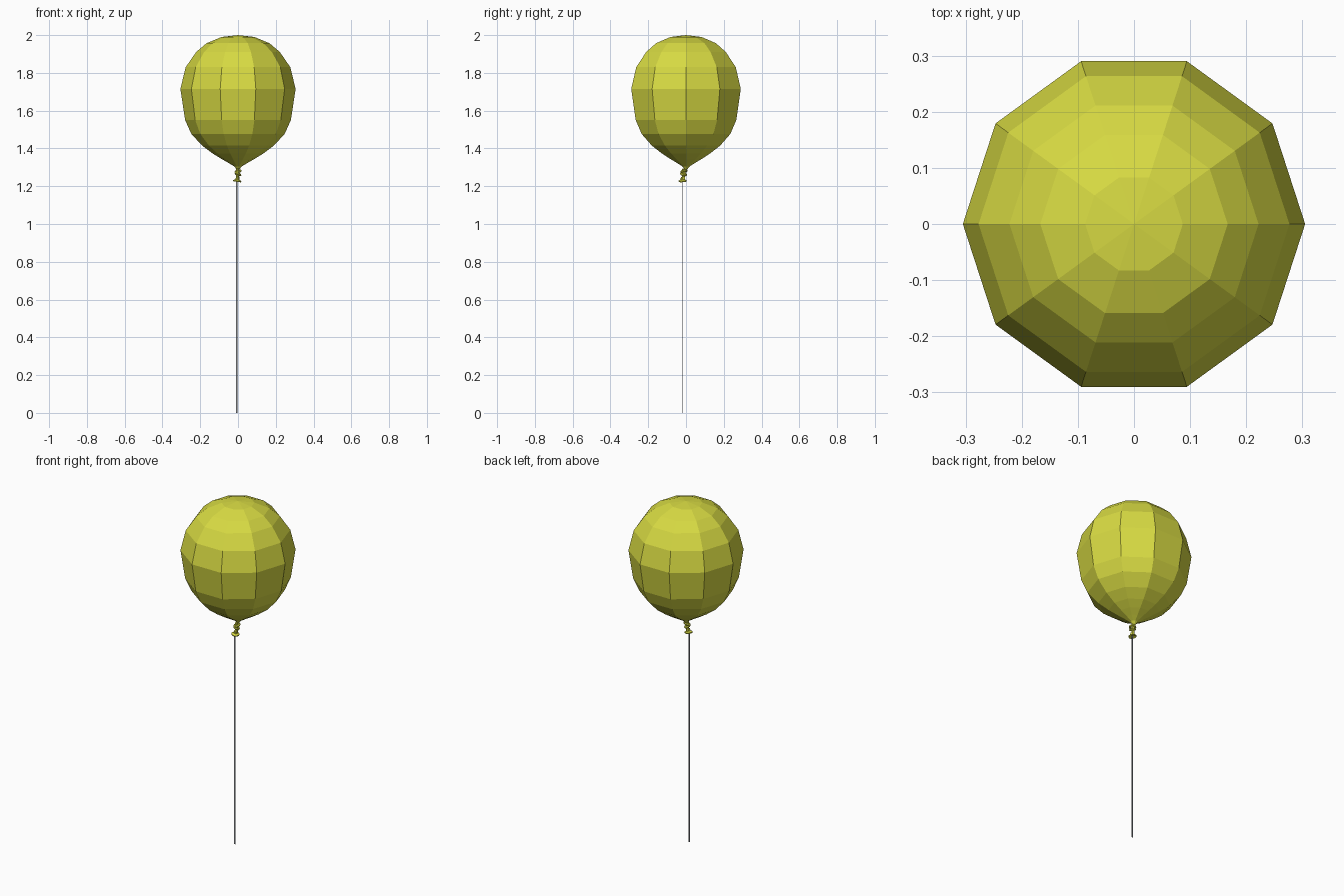
import bpy, bmesh, math
from mathutils import Matrix, Vector

cube = bpy.data.objects.get("Cube")
if cube:
    bpy.data.objects.remove(cube, do_unlink=True)


def material(name, rgb):
    m = bpy.data.materials.new(name)
    m.use_nodes = True
    m.diffuse_color = (*rgb, 1)
    m.node_tree.nodes["Principled BSDF"].inputs["Base Color"].default_value = (*rgb, 1)
    return m


yellow = material("yellow_rubber", (0.68, 0.70, 0.055))
grey = material("grey_string", (0.30, 0.32, 0.35))


def finish(name, bm, mat):
    bmesh.ops.recalc_face_normals(bm, faces=bm.faces)
    mesh = bpy.data.meshes.new(name)
    bm.to_mesh(mesh)
    bm.free()
    mesh.materials.append(mat)
    obj = bpy.data.objects.new(name, mesh)
    bpy.context.collection.objects.link(obj)
    return obj


def lathe(name, profile, sides, mat, place=Matrix()):
    """Revolve (radius, height) points; a zero radius closes to a tip."""
    bm = bmesh.new()
    rings = []
    for r, z in profile:
        count = sides if r > 0 else 1
        rings.append([bm.verts.new(place @ Vector((
            r * math.cos(math.tau * i / sides), r * math.sin(math.tau * i / sides), z)))
            for i in range(count)])
    for a, b in zip(rings, rings[1:]):
        for i in range(sides):
            j = (i + 1) % sides
            corners = [a[i % len(a)], a[j % len(a)], b[j % len(b)], b[i % len(b)]]
            bm.faces.new(list(dict.fromkeys(corners)))
    return finish(name, bm, mat)


def ring(name, major, minor, place, mat):
    """Small faceted rubber ring."""
    bm = bmesh.new()
    n, m = 10, 6
    grid = [[bm.verts.new(place @ Vector((
        (major + minor * math.cos(math.tau * k / m)) * math.cos(math.tau * i / n),
        (major + minor * math.cos(math.tau * k / m)) * math.sin(math.tau * i / n),
        minor * math.sin(math.tau * k / m)))) for k in range(m)] for i in range(n)]
    for i in range(n):
        for k in range(m):
            a, b = grid[i], grid[(i + 1) % n]
            bm.faces.new((a[k], b[k], b[(k + 1) % m], a[(k + 1) % m]))
    return finish(name, bm, mat)


def tilted(x, y, z, about_x, about_y):
    return (Matrix.Translation((x, y, z)) @ Matrix.Rotation(math.radians(about_x), 4, "X")
            @ Matrix.Rotation(math.radians(about_y), 4, "Y"))


# Ten-sided balloon body
lathe("balloon_body", [
    (0, 2.0), (0.087, 1.99), (0.167, 1.957), (0.222, 1.91), (0.277, 1.83),
    (0.305, 1.715), (0.28, 1.55), (0.247, 1.477), (0.19, 1.415), (0.135, 1.374),
    (0.09, 1.346), (0.05, 1.323), (0.02, 1.305), (0.008, 1.29), (0, 1.285)], 10, yellow)

# Tied knot: two crossed rings around a narrow neck
lathe("balloon_neck", [(0, 1.295), (0.008, 1.292), (0.008, 1.235), (0, 1.232)], 8, yellow,
      Matrix.Translation((-0.002, -0.012, 0)))
ring("knot_upper_ring", 0.014, 0.006, tilted(0.001, -0.011, 1.279, 15, -15), yellow)
ring("knot_lower_ring", 0.013, 0.006, tilted(0, -0.013, 1.264, -15, 22), yellow)

# Flared open lip below the knot
lathe("balloon_lip", [(0, 0.022), (0.008, 0.02), (0.011, 0.007), (0.022, 0.001),
                      (0.021, -0.005), (0.008, 0.002), (0, 0.004)], 10, yellow,
      tilted(-0.004, -0.018, 1.229, 4, 8))

# Thin flat string
bm = bmesh.new()
bmesh.ops.create_cube(bm, size=1, matrix=Matrix.Translation((-0.006, -0.02, 0.62))
                      @ Matrix.Diagonal((0.008, 0.003, 1.24, 1)))
finish("string", bm, grey)
